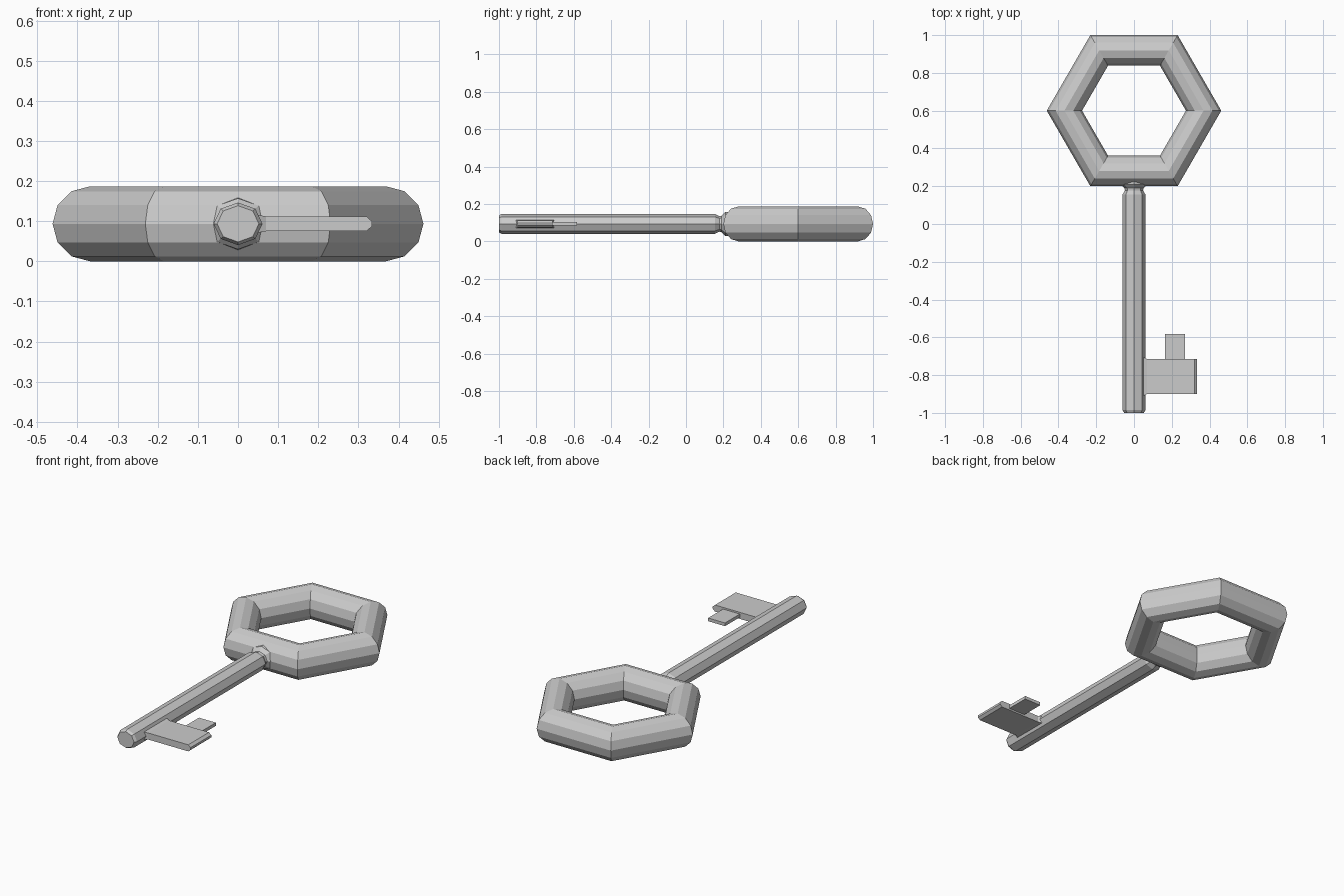
import bpy, bmesh
from math import sin, cos, tau

if "Cube" in bpy.data.objects:
    bpy.data.objects.remove(bpy.data.objects["Cube"])

ZC = 0.0935


def loft(name, rings):
    """Skin a list of equal-length vertex rings and cap both ends."""
    bm = bmesh.new()
    rows = [[bm.verts.new(p) for p in r] for r in rings]
    n = len(rows[0])
    for a, b in zip(rows, rows[1:]):
        for i in range(n):
            j = (i + 1) % n
            bm.faces.new((a[i], a[j], b[j], b[i]))
    bm.faces.new(rows[0])
    bm.faces.new(rows[-1])
    bmesh.ops.recalc_face_normals(bm, faces=bm.faces)
    mesh = bpy.data.meshes.new(name)
    bm.to_mesh(mesh)
    bm.free()
    obj = bpy.data.objects.new(name, mesh)
    bpy.context.collection.objects.link(obj)
    return obj


# Hexagonal bow: a six-segment torus with a 12-sided section
bpy.ops.mesh.primitive_torus_add(major_segments=6, minor_segments=12,
                                 major_radius=0.3685, minor_radius=0.0935,
                                 location=(0, 0.6, ZC))
bpy.context.object.name = "bow"

# Octagonal shaft with chamfered tip, pinched neck and flare into the bow
profile = [(-1.0, 0.052), (-0.986, 0.061), (0.155, 0.061),
           (0.178, 0.048), (0.19, 0.05), (0.21, 0.073), (0.23, 0.075)]
loft("shaft", [[(r * cos(tau * i / 8), y, ZC + 0.87 * r * sin(tau * i / 8))
                for i in range(8)] for y, r in profile])


def plate(name, columns):
    """Flat bar lofted along x; columns are (x, y0, y1, half thickness)."""
    loft(name, [[(x, y0, ZC - h), (x, y1, ZC - h), (x, y1, ZC + h), (x, y0, ZC + h)]
                for x, y0, y1, h in columns])


# Bit with a small root fillet and bevelled outer edge
plate("bit", [(0.04, -0.915, -0.7, 0.024), (0.07, -0.9, -0.715, 0.0185),
              (0.32, -0.9, -0.715, 0.0185), (0.334, -0.9, -0.715, 0.006)])

# Thin tooth rising from the bit toward the bow
plate("tooth", [(0.165, -0.73, -0.583, 0.009), (0.27, -0.73, -0.583, 0.009)])
